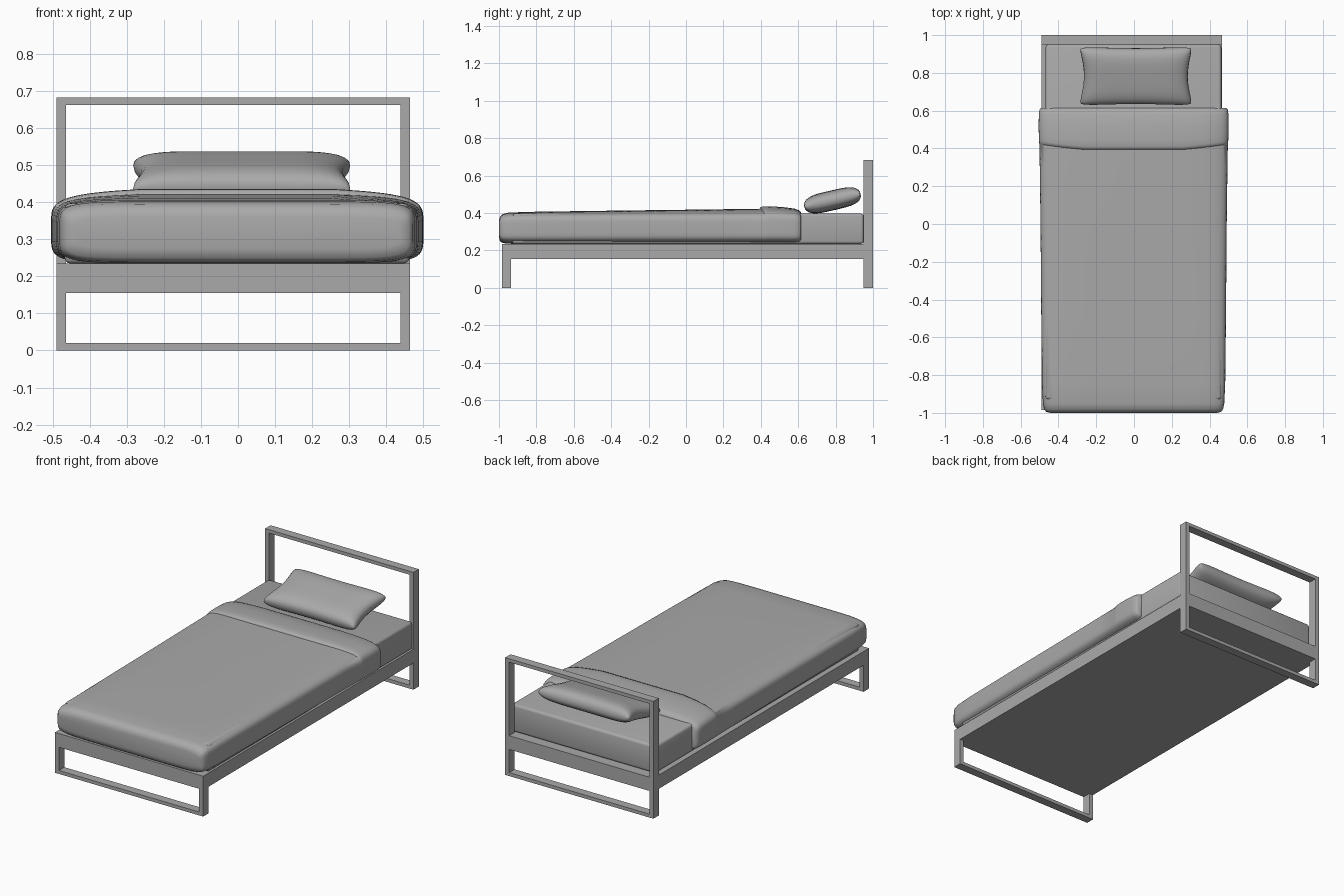
import bpy, bmesh, math
from mathutils import Matrix

cube = bpy.data.objects.get("Cube")
if cube:
    bpy.data.objects.remove(cube, do_unlink=True)

grey = bpy.data.materials.new("plain grey")
grey.use_nodes = True
colour = (0.4, 0.4, 0.4, 1)
grey.diffuse_color = colour
grey.node_tree.nodes["Principled BSDF"].inputs["Base Color"].default_value = colour


def add(name, bm, smooth=None):
    bmesh.ops.recalc_face_normals(bm, faces=bm.faces)
    mesh = bpy.data.meshes.new(name)
    bm.to_mesh(mesh)
    bm.free()
    mesh.materials.append(grey)
    obj = bpy.data.objects.new(name, mesh)
    bpy.context.collection.objects.link(obj)
    if smooth:
        bpy.ops.object.select_all(action='DESELECT')
        obj.select_set(True)
        bpy.context.view_layer.objects.active = obj
        bpy.ops.object.shade_smooth_by_angle(angle=math.radians(smooth))
    return obj


def box(name, x0, x1, y0, y1, z0, z1, bevel=0):
    bm = bmesh.new()
    size = Matrix.Diagonal((x1 - x0, y1 - y0, z1 - z0, 1))
    place = Matrix.Translation(((x0 + x1) / 2, (y0 + y1) / 2, (z0 + z1) / 2))
    bmesh.ops.create_cube(bm, size=1, matrix=place @ size)
    if bevel:
        bmesh.ops.bevel(bm, geom=bm.edges[:], offset=bevel, segments=3,
                        profile=0.5, affect='EDGES')
    return add(name, bm, 40 if bevel else None)


# Bed frame: platform, foot loop and tall head loop
LEFT, RIGHT, BAR = -0.49, 0.465, 0.026
DECK0, DECK1 = 0.155, 0.235
box("platform", LEFT, RIGHT, -0.985, 1.0, DECK0, DECK1)
for end, y0, y1, top in (("foot", -0.985, -0.935, DECK0), ("head", 0.95, 1.0, 0.683)):
    box(end + "_right_post", LEFT, LEFT + BAR, y0, y1, 0, top)
    box(end + "_left_post", RIGHT - BAR, RIGHT, y0, y1, 0, top)
    box(end + "_floor_bar", LEFT + BAR, RIGHT - BAR, y0, y1, 0, 0.02)
box("head_top_bar", LEFT + BAR, RIGHT - BAR, 0.95, 1.0, 0.663, 0.683)

# Mattress
box("mattress", -0.468, 0.462, -0.93, 0.95, DECK1, 0.397, 0.015)


def spow(v, p):
    return math.copysign(abs(v) ** p, v)


# Duvet: rounded sections lofted along the bed, with a turned-back fold
# Each station: y, half width, bottom, top, crown, fold lip weight
stations = [
    (-1.0, 0.44, 0.275, 0.36, 0, 0), (-0.995, 0.463, 0.25, 0.38, 0, 0),
    (-0.98, 0.474, 0.24, 0.395, 0, 0), (-0.95, 0.48, 0.236, 0.402, 0, 0),
    (-0.85, 0.485, 0.235, 0.407, 0.002, 0), (-0.5, 0.489, 0.235, 0.413, 0.006, 0),
    (0.0, 0.493, 0.235, 0.421, 0.012, 0), (0.3, 0.497, 0.235, 0.426, 0.016, 0),
    (0.383, 0.499, 0.235, 0.427, 0.017, 1), (0.386, 0.5, 0.235, 0.436, 0.022, 1),
    (0.4, 0.501, 0.235, 0.442, 0.026, 1), (0.44, 0.502, 0.235, 0.443, 0.026, 0.5),
    (0.52, 0.503, 0.235, 0.438, 0.022, 0), (0.58, 0.502, 0.235, 0.428, 0.016, 0),
    (0.605, 0.499, 0.237, 0.418, 0.012, 0), (0.615, 0.49, 0.243, 0.408, 0.01, 0)]
bm = bmesh.new()
rings = []
N = 64
for y, w, z0, z1, crown, lip in stations:
    ring = []
    for i in range(N):
        a = 2 * math.pi * (i + 0.5) / N
        u, v = spow(math.cos(a), 0.22), spow(math.sin(a), 0.38)
        z = (z0 + z1) / 2 + v * (z1 - z0) / 2
        z -= crown * u * u * (v + 1) / 2
        ring.append(bm.verts.new((u * w - 0.002, y + lip * 0.04 * u * u, z)))
    rings.append(ring)
for a, b in zip(rings, rings[1:]):
    for i in range(N):
        j = (i + 1) % N
        bm.faces.new((a[i], a[j], b[j], b[i]))
bm.faces.new(rings[0])
bm.faces.new(rings[-1])
add("duvet", bm, 50)

# Pillow: two inflated sheets joined at the seam, pinched between its corners
bm = bmesh.new()
M = 20
for side in (-1, 1):
    grid = []
    for i in range(M + 1):
        row = []
        for j in range(M + 1):
            u = math.sin((i / M - 0.5) * math.pi)
            v = math.sin((j / M - 0.5) * math.pi)
            x = u * (0.275 + 0.034 * v * v - 0.018 * (u * v) ** 6)
            y = v * (0.15 + 0.012 * u * u - 0.012 * (u * v) ** 6)
            puff = 0.053 * (max(0, 1 - u ** 6) * max(0, 1 - v ** 4)) ** 0.42
            row.append(bm.verts.new((x, y, side * puff)))
        grid.append(row)
    for i in range(M):
        for j in range(M):
            bm.faces.new((grid[i][j], grid[i + 1][j], grid[i + 1][j + 1], grid[i][j + 1]))
bmesh.ops.remove_doubles(bm, verts=bm.verts, dist=0.0005)
bmesh.ops.transform(bm, verts=bm.verts, matrix=Matrix.Translation((0.01, 0.783, 0.468))
                    @ Matrix.Rotation(math.radians(13), 4, 'X'))
add("pillow", bm, 80)
